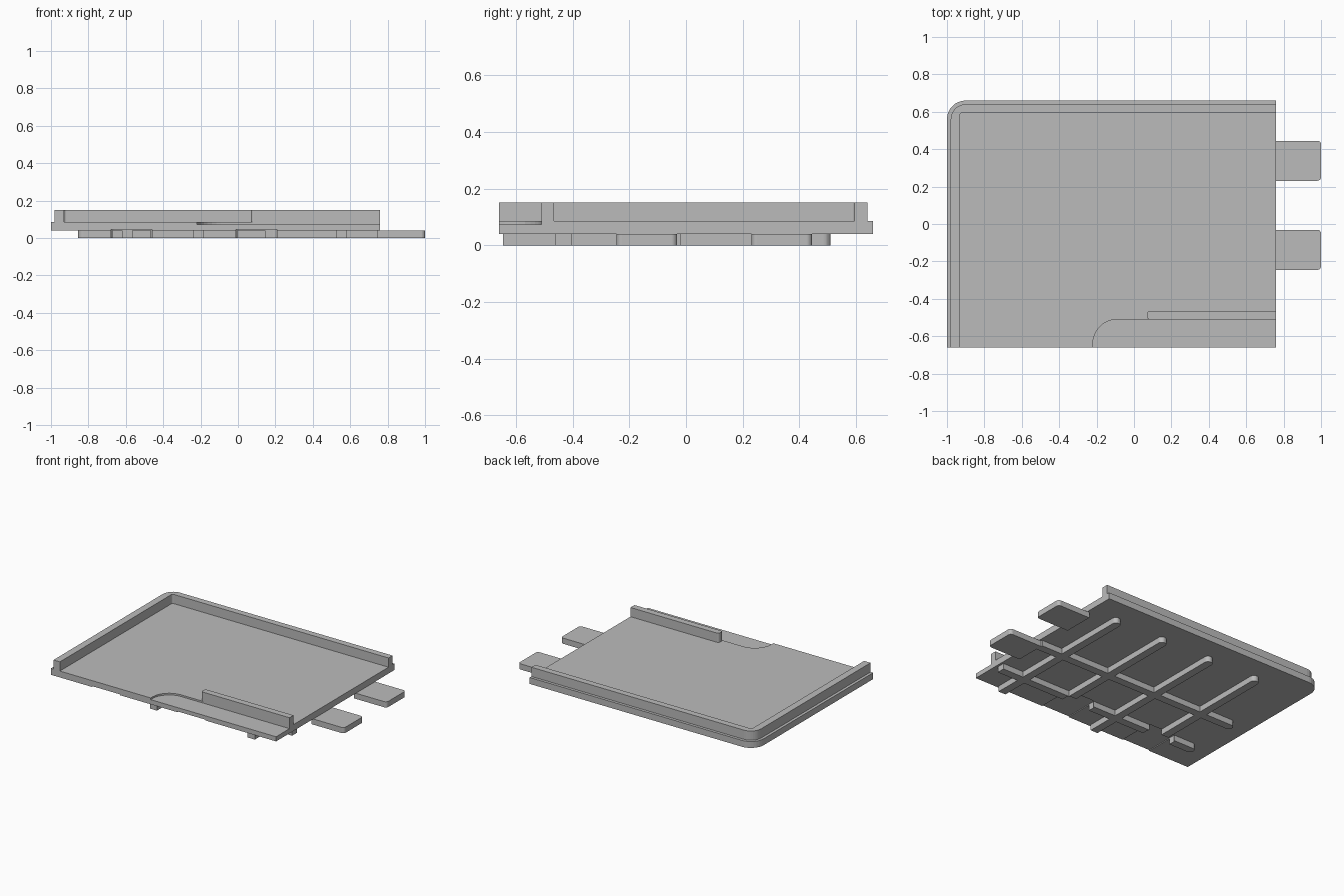
import bpy, bmesh
from math import sin, cos, pi

old = bpy.data.objects.get("Cube")
if old:
    bpy.data.objects.remove(old, do_unlink=True)

grey = bpy.data.materials.new("light_grey")
grey.use_nodes = True
grey.diffuse_color = (0.5, 0.5, 0.5, 1)
grey.node_tree.nodes["Principled BSDF"].inputs["Base Color"].default_value = (0.5, 0.5, 0.5, 1)


def slab(name, x, y, z, front_left=0, front_right=0, back_right=0, back_left=0, steps=8):
    """Upright slab over x, y, z ranges, with a radius for each corner."""
    corners = [(x[0], y[0], 1, 1, front_left, pi), (x[1], y[0], -1, 1, front_right, 1.5 * pi),
               (x[1], y[1], -1, -1, back_right, 0), (x[0], y[1], 1, -1, back_left, 0.5 * pi)]
    bm = bmesh.new()
    ring = []
    for cx, cy, sx, sy, r, start in corners:
        count = steps if r else 0
        for i in range(count + 1):
            a = start + 0.5 * pi * i / max(count, 1)
            ring.append(bm.verts.new((cx + sx * r + r * cos(a), cy + sy * r + r * sin(a), z[0])))
    face = bm.faces.new(ring)
    lid = bmesh.ops.extrude_face_region(bm, geom=[face])["geom"]
    bmesh.ops.translate(bm, vec=(0, 0, z[1] - z[0]),
                        verts=[v for v in lid if isinstance(v, bmesh.types.BMVert)])
    bmesh.ops.recalc_face_normals(bm, faces=bm.faces)
    mesh = bpy.data.meshes.new(name)
    bm.to_mesh(mesh)
    bm.free()
    mesh.materials.append(grey)
    obj = bpy.data.objects.new(name, mesh)
    bpy.context.collection.objects.link(obj)
    return obj


def combine(obj, other, operation, keep=False):
    """Apply a boolean and drop the helper unless it is needed again."""
    mod = obj.modifiers.new(operation, "BOOLEAN")
    mod.operation, mod.object, mod.solver = operation, other, "EXACT"
    bpy.context.view_layer.objects.active = obj
    bpy.ops.object.modifier_apply(modifier=mod.name)
    if not keep:
        bpy.data.objects.remove(other, do_unlink=True)


RIGHT, FRONT, FLOOR, TOP = 0.76, -0.66, 0.085, 0.15
UNDER = 0.04

# Base plate with a sunken area along the front edge
base = slab("base_plate", (-1, RIGHT), (FRONT, 0.66), (UNDER, FLOOR), back_left=0.1)
combine(base, slab("recess_cutter", (-0.22, 0.9), (-0.8, -0.51), (0.073, 0.2), back_left=0.13),
        "DIFFERENCE")

# Corner wall along the left and back
wall = slab("corner_wall", (-0.98, RIGHT), (FRONT, 0.64), (FLOOR, TOP), back_left=0.08)
combine(wall, slab("wall_cutter", (-0.93, 0.9), (-0.8, 0.595), (0, 0.3), back_left=0.012),
        "DIFFERENCE")

# Short wall by the sunken area
slab("front_wall", (0.07, RIGHT), (-0.51, -0.465), (0.073, TOP), front_left=0.015, back_left=0.015)

# Underside ribs, crossing each other, with rounded ends
half = 0.028
ribs = None
pieces = [slab("ribs", (x - half, x + half), (-0.645, 0.51), (0, UNDER),
               back_left=half * 0.99, back_right=half * 0.99)
          for x in (-0.592, -0.21, 0.173, 0.555)]
pieces += [slab("ribs", (-0.855, 0.745), (y - half, y + half), (0, UNDER),
                front_left=half * 0.99, back_left=half * 0.99)
           for y in (-0.432, -0.048)]
ribs = pieces[0]
for piece in pieces[1:]:
    combine(ribs, piece, "UNION")
ribs.name = "underside_ribs"

# Sockets in the front edge that clear the ribs
for x in (-0.57, 0.098):
    cutter = slab("socket_cutter", (x - 0.11, x + 0.11), (-0.8, -0.4), (-0.1, 0.046),
                  back_left=0.02, back_right=0.02)
    combine(ribs, cutter, "DIFFERENCE", keep=True)
    combine(base, cutter, "DIFFERENCE")

# Connecting tabs on the right edge
for name, y in (("front_tab", -0.138), ("back_tab", 0.338)):
    slab(name, (0.745, 1), (y - 0.107, y + 0.107), (0, UNDER), front_right=0.02, back_right=0.02)
